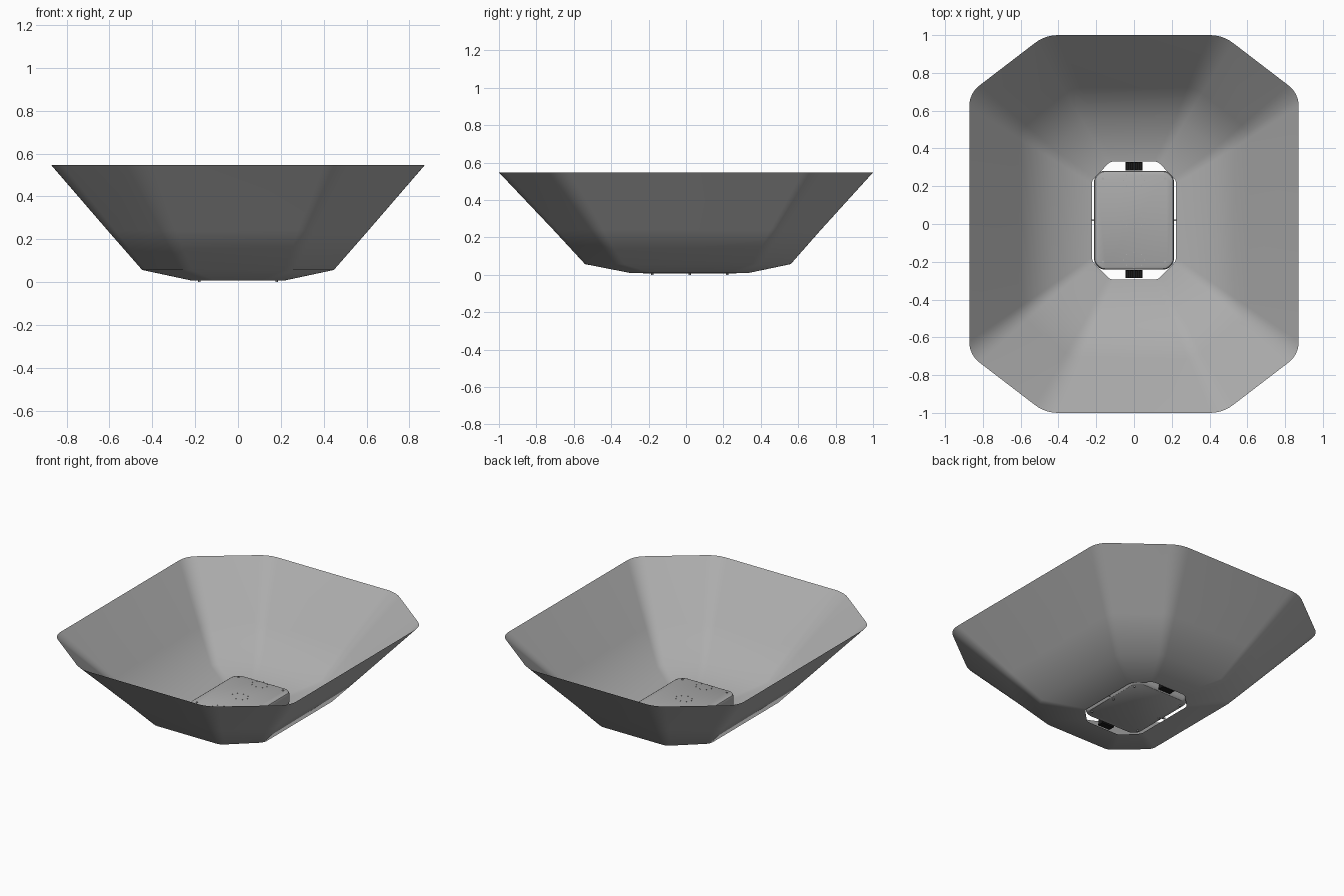
import bpy, bmesh, math
from mathutils import Vector

if "Cube" in bpy.data.objects:
    bpy.data.objects.remove(bpy.data.objects["Cube"])


def material(name, value):
    m = bpy.data.materials.new(name)
    m.diffuse_color = (value, value, value, 1)
    m.use_nodes = True
    m.node_tree.nodes["Principled BSDF"].inputs["Base Color"].default_value = m.diffuse_color
    return m


GREY = material("mid_grey", 0.42)
BLACK = material("black", 0.01)


def finish(name, bm, mat=GREY, angle=40):
    bmesh.ops.recalc_face_normals(bm, faces=bm.faces)
    me = bpy.data.meshes.new(name)
    bm.to_mesh(me)
    bm.free()
    me.materials.append(mat)
    ob = bpy.data.objects.new(name, me)
    bpy.context.collection.objects.link(ob)
    bpy.ops.object.select_all(action='DESELECT')
    bpy.context.view_layer.objects.active = ob
    ob.select_set(True)
    bpy.ops.object.shade_smooth_by_angle(angle=math.radians(angle))
    return ob


def octagon(hx, hy, cx, cy, setback, steps=6):
    """Chamfered rectangle with softened corners; cx, cy are where the chamfer starts."""
    c = [Vector(p) for p in ((hx, -cy), (hx, cy), (cx, hy), (-cx, hy),
                             (-hx, cy), (-hx, -cy), (-cx, -hy), (cx, -hy))]
    pts = []
    for i, p in enumerate(c):
        a = p + (c[i - 1] - p).normalized() * setback
        b = p + (c[(i + 1) % 8] - p).normalized() * setback
        for k in range(steps + 1):
            t = k / steps
            pts.append(a * (1 - t) ** 2 + p * 2 * t * (1 - t) + b * t * t)
    return pts


def loft(bm, rings):
    loops = [[bm.verts.new((p.x, p.y + dy, z)) for p in pts] for pts, dy, z in rings]
    for lo, hi in zip(loops, loops[1:]):
        n = len(lo)
        for i in range(n):
            j = (i + 1) % n
            bm.faces.new((lo[i], lo[j], hi[j], hi[i]))
    return loops


def box(bm, center, size):
    r = bmesh.ops.create_cube(bm, size=1)
    for v in r['verts']:
        v.co = Vector([v.co[i] * size[i] + center[i] for i in range(3)])


def cylinder(bm, center, radius, depth, sides=12):
    r = bmesh.ops.create_cone(bm, cap_ends=True, segments=sides,
                              radius1=radius, radius2=radius, depth=depth)
    bmesh.ops.translate(bm, verts=r['verts'], vec=center)


# Flared octagonal funnel, a thin open sheet
bm = bmesh.new()
loft(bm, [(octagon(0.223, 0.313, 0.125, 0.213, 0.02), 0.018, 0.009),
          (octagon(0.447, 0.55, 0.245, 0.37, 0.03), 0.01, 0.057),
          (octagon(0.607, 0.715, 0.325, 0.49, 0.045), 0.006, 0.24),
          (octagon(0.872, 1.0, 0.47, 0.692, 0.07), 0.0, 0.547)])
finish("funnel", bm, angle=60)

# Rounded housing in the central opening
bm = bmesh.new()
CY = 0.02


def plate(inset):
    return octagon(0.211 - inset, 0.261 - inset, 0.176 - inset, 0.226 - inset, 0.02)


loops = loft(bm, [(plate(0.012), CY, 0.008), (plate(0.004), CY, 0.016),
                  (plate(0.0), CY, 0.03), (plate(0.0), CY, 0.085),
                  (plate(0.004), CY, 0.095), (plate(0.014), CY, 0.1)])
bm.faces.new(loops[0])
bm.faces.new(loops[-1])
finish("housing", bm)

# Latches at both ends, bridging housing and funnel
for sy, label in ((-1, "front"), (1, "rear")):
    bm = bmesh.new()
    y = CY + sy * 0.285
    box(bm, (0, y, 0.015), (0.09, 0.044, 0.012))
    for x in (-0.035, -0.012, 0.012, 0.035):
        box(bm, (x, y, 0.032), (0.012, 0.04, 0.03))
    finish(label + "_latch", bm, BLACK)

# Side pins
bm = bmesh.new()
for sx in (-1, 1):
    box(bm, (sx * 0.21, CY, 0.02), (0.035, 0.008, 0.01))
finish("side_pins", bm)

# Small studs on top of the housing
bm = bmesh.new()
for cy in (CY - 0.21, CY, CY + 0.21):
    for k in range(8):
        a = k * math.pi / 4
        cylinder(bm, (0.055 * math.cos(a), cy + 0.04 * math.sin(a), 0.1), 0.003, 0.006, 8)
for sx in (-1, 1):
    for sy in (-1, 1):
        cylinder(bm, (sx * 0.165, CY + sy * 0.22, 0.1), 0.006, 0.008)
finish("studs", bm)

# Tiny feet under the housing
bm = bmesh.new()
for sx in (-1, 1):
    for sy in (-1, 0, 1):
        cylinder(bm, (sx * 0.18, CY + sy * 0.2, 0.006), 0.006, 0.012)
finish("feet", bm)
